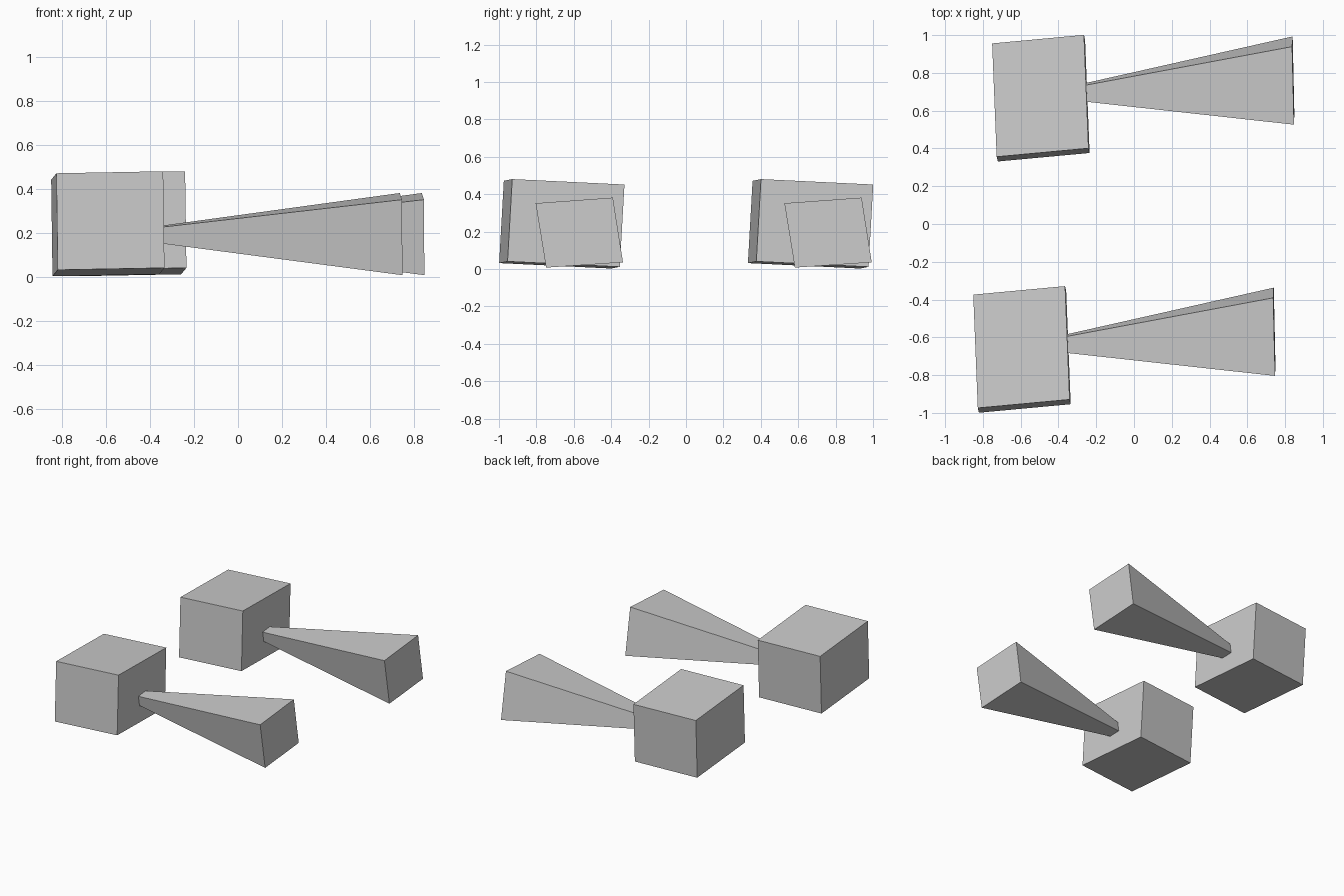
import bpy
import bmesh
from mathutils import Matrix, Vector

if "Cube" in bpy.data.objects:
    bpy.data.objects.remove(bpy.data.objects["Cube"])


def finish(bm, name):
    bmesh.ops.recalc_face_normals(bm, faces=bm.faces)
    mesh = bpy.data.meshes.new(name)
    bm.to_mesh(mesh)
    bm.free()
    obj = bpy.data.objects.new(name, mesh)
    bpy.context.collection.objects.link(obj)
    return obj


def tilted_block(name, corner, u, v, w):
    """Block spanned by three edge vectors from its lowest front-left corner."""
    bm = bmesh.new()
    bmesh.ops.create_cube(bm, size=1)
    centre = corner + (u + v + w) / 2
    frame = Matrix((u, v, w)).transposed().to_4x4()
    bm.transform(Matrix.Translation(centre) @ frame)
    return finish(bm, name)


def tapered_horn(name, apex, mouth, keep):
    """Four-sided horn from a wide mouth, tapering towards the apex."""
    bm = bmesh.new()
    big = [bm.verts.new(p) for p in mouth]
    small = [bm.verts.new(apex.lerp(p, keep)) for p in mouth]
    bm.faces.new(big)
    bm.faces.new(small[::-1])
    for i in range(4):
        j = (i + 1) % 4
        bm.faces.new((big[i], small[i], small[j], big[j]))
    return finish(bm, name)


# Edge directions of the slightly tilted block
u = Vector((0.486, 0.045, 0.009))
v = Vector((-0.024, 0.600, -0.029))
w = Vector((-0.006, 0.025, 0.440))

# Wide end of the horn and the point its edges run towards
mouth = [Vector(p) for p in ((0.847, 0.526, 0.352), (0.837, 0.939, 0.382),
                             (0.840, 0.993, 0.036), (0.849, 0.582, 0.008))]
apex = Vector((-0.55, 0.68, 0.192))

# The same pair of parts, once at the back and once at the front
for side, shift in (("back", Vector((0, 0, 0))), ("front", Vector((-0.1, -1.33, 0)))):
    tilted_block(side + "_block", Vector((-0.721, 0.331, 0.032)) + shift, u, v, w)
    tapered_horn(side + "_horn", apex + shift, [p + shift for p in mouth], 0.2)
